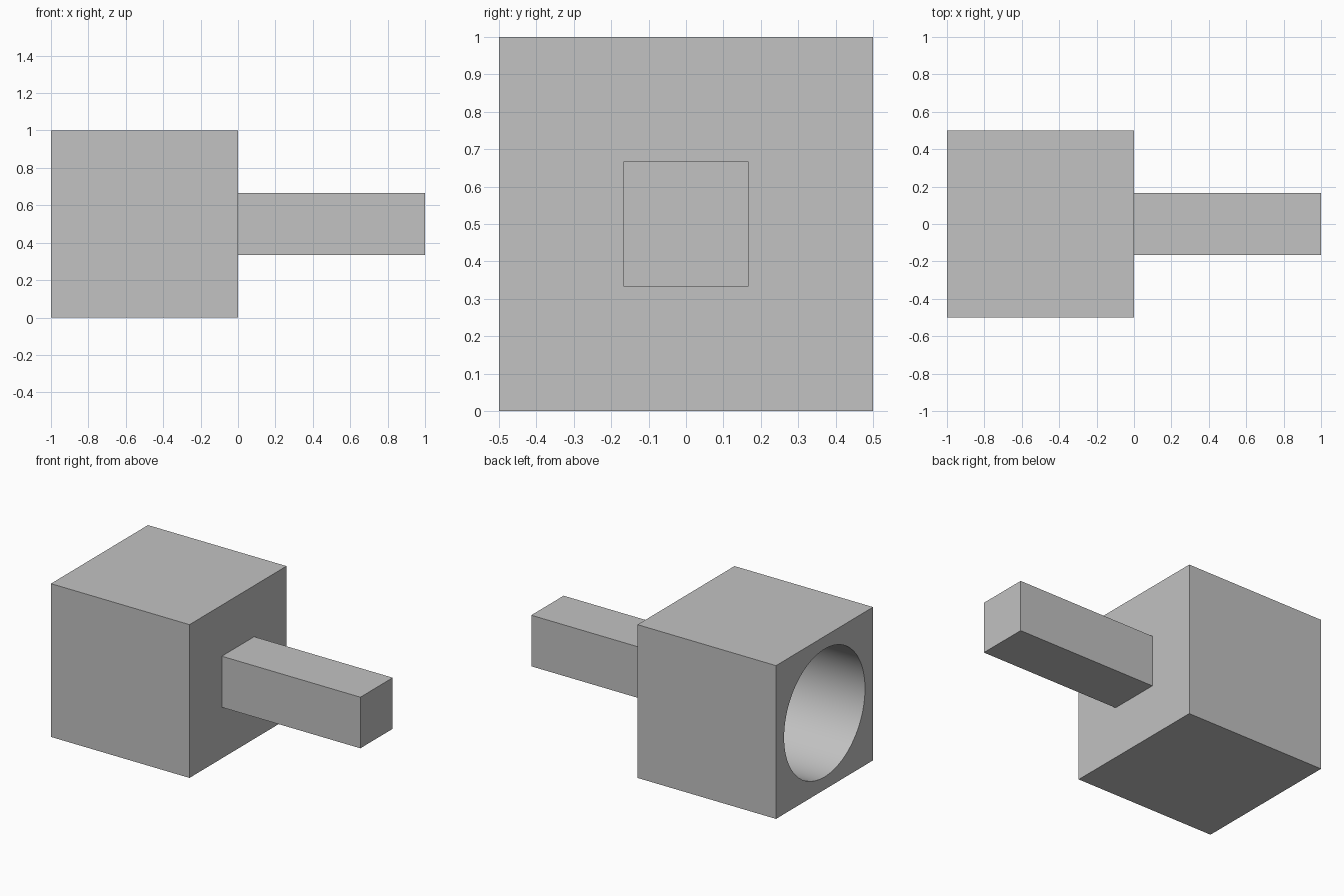
import bpy
import math

default = bpy.data.objects.get("Cube")
if default:
    bpy.data.objects.remove(default, do_unlink=True)

BLOCK = 1.0
PEG = BLOCK / 3
BORE_RADIUS = 0.417
BORE_DEPTH = 0.83

grey = bpy.data.materials.new("plain grey")
grey.use_nodes = True
colour = (0.54, 0.54, 0.54, 1)
grey.diffuse_color = colour
grey.node_tree.nodes["Principled BSDF"].inputs["Base Color"].default_value = colour


def box(name, x, length, width):
    """Square bar along x, centred at mid height."""
    bpy.ops.mesh.primitive_cube_add(size=1, location=(x, 0, BLOCK / 2))
    obj = bpy.context.object
    obj.name = name
    obj.scale = (length, width, width)
    bpy.ops.object.transform_apply(location=False, rotation=False, scale=True)
    obj.data.materials.append(grey)
    return obj


# Square peg on the left side of the block
box("square_peg", BLOCK / 2, BLOCK, PEG)

# Block with a round blind bore opening on the right side
block = box("socket_block", -BLOCK / 2, BLOCK, BLOCK)

# Bore cutter, overshooting the open end
bpy.ops.mesh.primitive_cylinder_add(
    vertices=96, radius=BORE_RADIUS, depth=2 * BORE_DEPTH,
    location=(-BLOCK, 0, BLOCK / 2), rotation=(0, math.pi / 2, 0))
cutter = bpy.context.object
cutter.name = "bore_cutter"
cutter.data.materials.append(grey)
cutter.hide_render = True

cut = block.modifiers.new("bore", "BOOLEAN")
cut.operation = "DIFFERENCE"
cut.solver = "EXACT"
cut.object = cutter

bpy.ops.object.select_all(action="DESELECT")
block.select_set(True)
bpy.context.view_layer.objects.active = block
bpy.ops.object.modifier_apply(modifier=cut.name)
bpy.data.objects.remove(cutter, do_unlink=True)

# Smooth bore wall, sharp box edges
bpy.ops.object.shade_smooth_by_angle(angle=math.radians(30))
